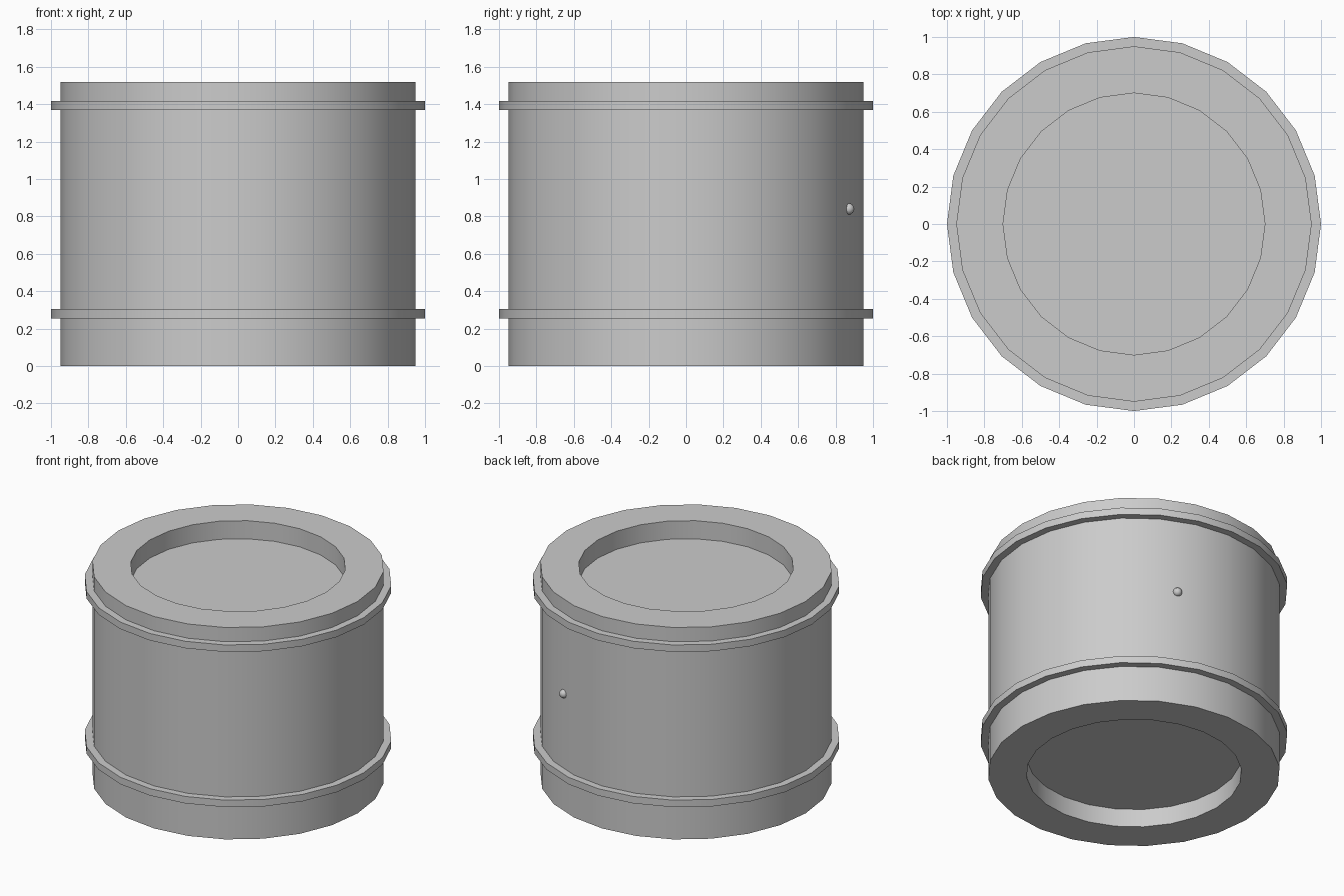
import bpy, bmesh
from math import cos, sin, pi, radians

if "Cube" in bpy.data.objects:
    bpy.data.objects.remove(bpy.data.objects["Cube"])

SIDES = 24


def smooth(obj):
    bpy.ops.object.select_all(action='DESELECT')
    obj.select_set(True)
    bpy.context.view_layer.objects.active = obj
    bpy.ops.object.shade_smooth_by_angle(angle=radians(30))


def lathe(name, profile, closed=False):
    """Turn an (r, z) profile around z; open profiles get flat end caps."""
    bm = bmesh.new()
    rings = [[bm.verts.new((r * cos(2 * pi * i / SIDES), r * sin(2 * pi * i / SIDES), z))
              for i in range(SIDES)] for r, z in profile]
    pairs = list(zip(rings, rings[1:]))
    if closed:
        pairs.append((rings[-1], rings[0]))
    else:
        bm.faces.new(rings[0])
        bm.faces.new(rings[-1])
    for a, b in pairs:
        for i in range(SIDES):
            j = (i + 1) % SIDES
            bm.faces.new((a[i], a[j], b[j], b[i]))
    bmesh.ops.recalc_face_normals(bm, faces=bm.faces)
    mesh = bpy.data.meshes.new(name)
    bm.to_mesh(mesh)
    bm.free()
    obj = bpy.data.objects.new(name, mesh)
    bpy.context.collection.objects.link(obj)
    smooth(obj)
    return obj


# Drum with a round recess in both ends
H, R, R_IN, DEPTH = 1.52, 0.95, 0.70, 0.13
lathe("drum_body", [(R_IN, DEPTH), (R_IN, 0), (R, 0), (R, H), (R_IN, H), (R_IN, H - DEPTH)])

# Two hoops around the drum
for name, z in (("lower_hoop", 0.28), ("upper_hoop", 1.393)):
    lathe(name, [(0.94, z - 0.025), (1.0, z - 0.025), (1.0, z + 0.025), (0.94, z + 0.025)], True)

# Small round plug, centred on one facet at the back
angle, dist = radians(67.5), R * cos(pi / SIDES)
bpy.ops.mesh.primitive_uv_sphere_add(segments=16, ring_count=8, radius=0.03,
                                     location=(dist * cos(angle), dist * sin(angle), 0.84))
plug = bpy.context.object
plug.name = "side_plug"
smooth(plug)
